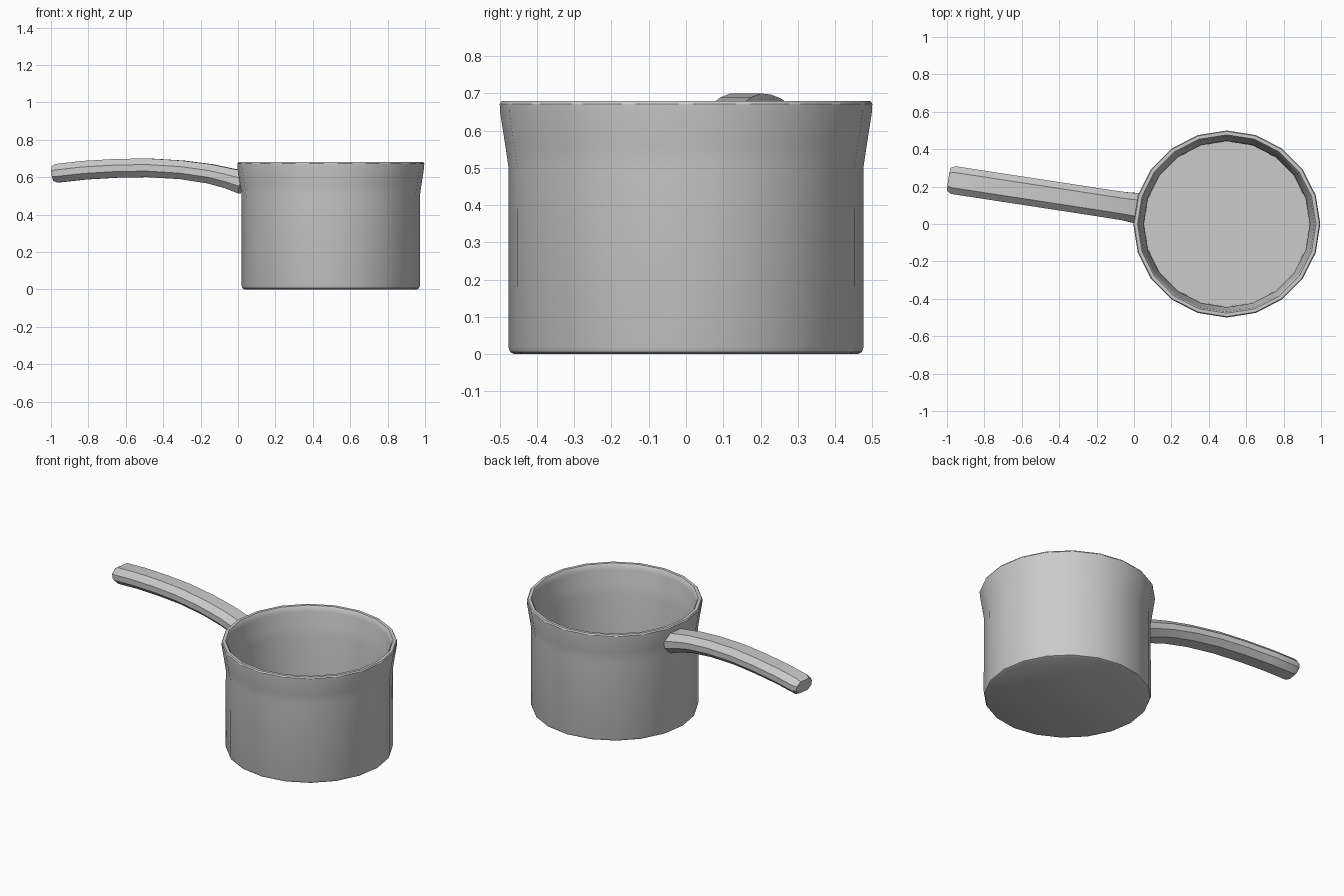
import bpy, bmesh, math
from mathutils import Vector

if "Cube" in bpy.data.objects:
    bpy.data.objects.remove(bpy.data.objects["Cube"])


def skin(name, rings, smooth_angle):
    """Join closed rings of points with quads and cap both ends."""
    bm = bmesh.new()
    loops = [[bm.verts.new(p) for p in ring] for ring in rings]
    n = len(loops[0])
    for a, b in zip(loops, loops[1:]):
        for i in range(n):
            j = (i + 1) % n
            bm.faces.new((a[i], a[j], b[j], b[i]))
    bm.faces.new(loops[0])
    bm.faces.new(loops[-1])
    bmesh.ops.recalc_face_normals(bm, faces=bm.faces[:])
    mesh = bpy.data.meshes.new(name)
    bm.to_mesh(mesh)
    bm.free()
    obj = bpy.data.objects.new(name, mesh)
    bpy.context.collection.objects.link(obj)
    bpy.ops.object.select_all(action='DESELECT')
    obj.select_set(True)
    bpy.context.view_layer.objects.active = obj
    bpy.ops.object.shade_smooth_by_angle(angle=math.radians(smooth_angle))
    return obj


# Pot: 20-sided turned shell, from the underside over the rim to the inner floor
POT_X, SIDES = 0.496, 20
profile = [(0.46, 0), (0.472, 0.006), (0.477, 0.02), (0.476, 0.5),
           (0.485, 0.56), (0.499, 0.65), (0.5, 0.672), (0.495, 0.68),
           (0.477, 0.68), (0.469, 0.668), (0.466, 0.645), (0.452, 0.56),
           (0.445, 0.5), (0.442, 0.03)]


def pot_ring(r, z):
    angles = [2 * math.pi * i / SIDES for i in range(SIDES)]
    return [(POT_X + r * math.cos(a), r * math.sin(a), z) for a in angles]


skin("pot", [pot_ring(r, z) for r, z in profile], 30)

# Handle: octagonal section swept along a gentle arch
section = [(1, -0.35), (1, 0.35), (0.55, 1), (-0.55, 1),
           (-1, 0.35), (-1, -0.35), (-0.55, -1), (0.55, -1)]
# x, centre height, half width, half thickness
stations = [(0.025, 0.572, 0.082, 0.062), (-0.05, 0.594, 0.076, 0.055),
            (-0.15, 0.618, 0.075, 0.052), (-0.3, 0.639, 0.075, 0.05),
            (-0.48, 0.65, 0.075, 0.05), (-0.65, 0.647, 0.075, 0.05),
            (-0.82, 0.637, 0.075, 0.05), (-0.965, 0.621, 0.075, 0.05),
            (-0.988, 0.618, 0.062, 0.038)]
across = Vector((0.153, 1, 0)).normalized()


def handle_ring(i):
    x, z, w, t = stations[i]
    a, b = stations[max(i - 1, 0)], stations[min(i + 1, len(stations) - 1)]
    along = Vector((b[0] - a[0], -0.153 * (b[0] - a[0]), b[1] - a[1])).normalized()
    up = across.cross(along).normalized()
    centre = Vector((x, 0.087 - 0.153 * x, z))
    return [centre + across * (w * u) + up * (t * v) for u, v in section]


skin("handle", [handle_ring(i) for i in range(len(stations))], 35)
